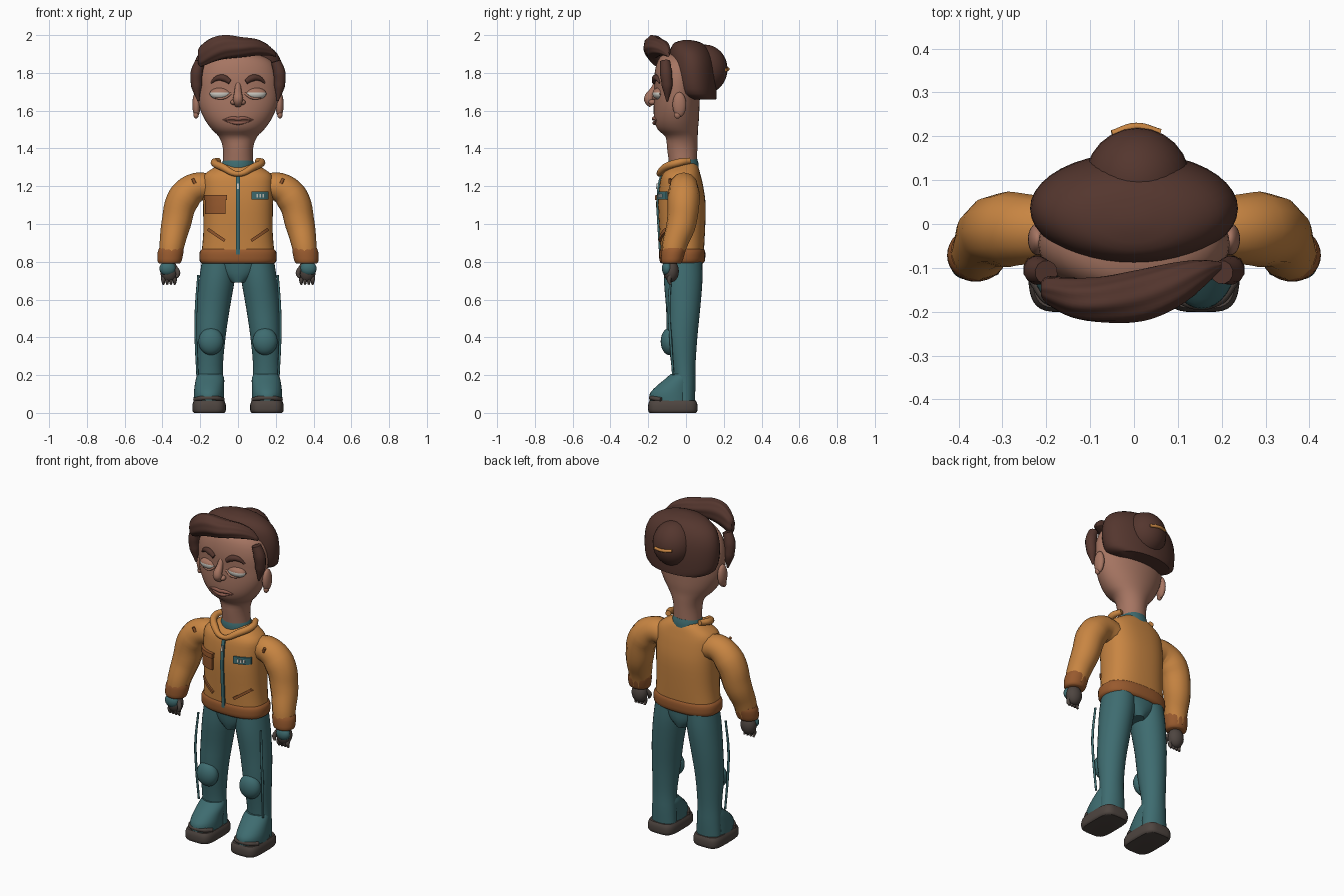
import bpy, bmesh, math
from mathutils import Vector
from mathutils.bvhtree import BVHTree

if "Cube" in bpy.data.objects:
    bpy.data.objects.remove(bpy.data.objects["Cube"])

made = []


def material(name, r, g, b):
    lin = [(c / 255 / 12.92) if c < 11 else ((c / 255 + 0.055) / 1.055) ** 2.4 for c in (r, g, b)]
    m = bpy.data.materials.new(name)
    m.use_nodes = True
    m.diffuse_color = (*lin, 1)
    m.node_tree.nodes["Principled BSDF"].inputs["Base Color"].default_value = (*lin, 1)
    return m


orange = material("jacket orange", 200, 133, 66)
rust = material("trim rust", 152, 90, 46)
teal = material("cloth teal", 62, 108, 112)
skin = material("skin", 166, 117, 98)
hair = material("hair brown", 84, 54, 46)
dark = material("glove grey", 78, 69, 64)
white = material("eye white", 205, 203, 195)
lips = material("lip brown", 142, 92, 78)


def finish(name, bm, *mats):
    bmesh.ops.recalc_face_normals(bm, faces=bm.faces)
    me = bpy.data.meshes.new(name)
    bm.to_mesh(me)
    ob = bpy.data.objects.new(name, me)
    bpy.context.collection.objects.link(ob)
    for m in mats:
        me.materials.append(m)
    made.append(ob)
    tree = BVHTree.FromBMesh(bm)
    bm.free()
    return tree


def smooth_rows(rows, steps):
    out = []
    for i in range(len(rows) - 1):
        p = [rows[max(0, min(len(rows) - 1, i + k))] for k in (-1, 0, 1, 2)]
        for s in range(steps):
            t = s / steps
            out.append([b + t * (c - a) / 2 + t * t * (a - 2.5 * b + 2 * c - d / 2)
                        + t ** 3 * (1.5 * (b - c) + (d - a) / 2) for a, b, c, d in zip(*p)])
    return out + [list(rows[-1])]


def loft(name, rows, mat, n=32, power=2, along_x=False, ripple=0, steps=3):
    """Rows are height, two centre coordinates and two radii."""
    bm = bmesh.new()
    rings = []
    for k, (t, a, b, ra, rb) in enumerate(smooth_rows(rows, steps)):
        ring = []
        for i in range(n):
            w = math.tau * i / n
            c, s = math.cos(w), math.sin(w)
            f = 1 + ripple * math.cos(8 * w + k * 0.35)
            u = a + f * ra * math.copysign(abs(c) ** (2 / power), c)
            v = b + f * rb * math.copysign(abs(s) ** (2 / power), s)
            ring.append(bm.verts.new((t, u, v) if along_x else (u, v, t)))
        rings.append(ring)
    for r, q in zip(rings, rings[1:]):
        for i in range(n):
            bm.faces.new((r[i], r[(i + 1) % n], q[(i + 1) % n], q[i]))
    bm.faces.new(rings[0])
    bm.faces.new(rings[-1])
    return finish(name, bm, mat)


def ball(name, centre, radii, *mats, split=None):
    bm = bmesh.new()
    bmesh.ops.create_uvsphere(bm, u_segments=24, v_segments=16, radius=1)
    for f in bm.faces:
        if split is not None and f.calc_center_median().z > split:
            f.material_index = 1
    for v in bm.verts:
        v.co = Vector(centre) + v.co * Vector(radii)
    finish(name, bm, *mats)


def tube(name, points, mat):
    """Points are x, y, z and radius."""
    cu = bpy.data.curves.new(name, "CURVE")
    cu.dimensions, cu.bevel_depth, cu.bevel_resolution = "3D", 1, 4
    cu.resolution_u, cu.use_fill_caps = 6, True
    sp = cu.splines.new("BEZIER")
    sp.bezier_points.add(len(points) - 1)
    for bp, (x, y, z, r) in zip(sp.bezier_points, points):
        bp.co, bp.radius = (x, y, z), r
        bp.handle_left_type = bp.handle_right_type = "AUTO"
    tmp = bpy.data.objects.new(name + "_path", cu)
    bpy.context.collection.objects.link(tmp)
    dg = bpy.context.evaluated_depsgraph_get()
    me = bpy.data.meshes.new_from_object(tmp.evaluated_get(dg))
    bpy.data.objects.remove(tmp)
    bm = bmesh.new()
    bm.from_mesh(me)
    bpy.data.meshes.remove(me)
    bmesh.ops.remove_doubles(bm, verts=bm.verts, dist=0.00001)
    finish(name, bm, mat)


def front(tree, x, z):
    hit = tree.ray_cast(Vector((x, -2, z)), Vector((0, 1, 0)))[0]
    return hit.y if hit else -0.1


def plate(name, tree, x, z, w, h, mat, turn=0, lift=0.006, n=8):
    """Thin panel that follows the front of a body."""
    bm = bmesh.new()
    bmesh.ops.create_grid(bm, x_segments=n, y_segments=n, size=0.5)
    for v in bm.verts:
        a, b = v.co.x * w, v.co.y * h
        px = x + a * math.cos(turn) - b * math.sin(turn)
        pz = z + a * math.sin(turn) + b * math.cos(turn)
        v.co = (px, front(tree, px, pz) - lift, pz)
    back = bmesh.ops.extrude_face_region(bm, geom=bm.faces[:])
    for g in back["geom"]:
        if isinstance(g, bmesh.types.BMVert):
            g.co.y += lift + 0.003
    finish(name, bm, mat)


# Jacket body
jacket = loft("jacket", [(.83, 0, -.02, .195, .113), (.95, 0, -.02, .184, .12), (1.1, 0, -.022, .185, .126),
              (1.2, 0, -.025, .187, .116), (1.26, 0, -.025, .178, .102), (1.3, 0, -.015, .125, .08),
              (1.32, 0, -.01, .09, .062)], orange, 40, 2.5)
loft("jacket_hem", [(.79, 0, -.02, .188, .108), (.805, 0, -.02, .203, .12), (.85, 0, -.02, .203, .122),
     (.868, 0, -.02, .19, .114)], rust, 40, 2.5)
loft("undershirt_collar", [(1.24, 0, -.015, .095, .08), (1.31, 0, -.015, .088, .082),
     (1.345, 0, -.015, .075, .074)], teal)
tube("jacket_collar", [(-.105, .02, 1.335, .016), (-.125, -.04, 1.325, .02), (-.08, -.11, 1.3, .02),
     (0, -.142, 1.265, .014), (.08, -.11, 1.3, .02), (.125, -.04, 1.325, .02), (.105, .02, 1.335, .016)], orange)

# Jacket details
plate("zipper", jacket, 0, 1.035, .02, .45, teal, lift=.009, n=16)
plate("zipper_pull", jacket, 0, 1.2, .012, .03, white, lift=.016)
plate("chest_pocket", jacket, -.12, 1.095, .11, .085, rust, lift=.014)
plate("pocket_flap", jacket, -.12, 1.14, .122, .028, rust, lift=.02)
plate("chest_badge", jacket, .117, 1.15, .09, .042, teal, lift=.009)
for i in (-1, 0, 1):
    plate("badge_mark", jacket, .117 + .016 * i, 1.15, .008, .018, white, lift=.0125, n=2)
for s in (-1, 1):
    plate("slash_pocket", jacket, s * .115, .942, .11, .016, rust, s * .6, .011)

# Pelvis
loft("pelvis", [(.69, 0, -.015, .045, .085), (.74, 0, -.015, .12, .1), (.81, 0, -.018, .188, .105)], teal)

for s in (-1, 1):
    side = "left_" if s > 0 else "right_"
    # Sleeve, cuff and shoulder tab
    tube(side + "sleeve", [(s * .14, -.01, 1.19, .07), (s * .215, -.012, 1.195, .077), (s * .285, -.012, 1.14, .086),
         (s * .328, -.025, 1.0, .078), (s * .35, -.06, .89, .066), (s * .36, -.073, .82, .058)], orange)
    loft(side + "cuff", [(.79, s * .362, -.076, .052, .046), (.803, s * .362, -.075, .063, .056),
         (.85, s * .357, -.068, .068, .062), (.872, s * .353, -.064, .064, .06)], rust)
    tube(side + "shoulder_tab", [(s * .228, -.084, 1.215, .008), (s * .24, -.086, 1.24, .008)], rust)
    # Glove
    ball(side + "glove", (s * .365, -.078, .75), (.047, .04, .058), dark)
    ball(side + "glove_patch", (s * .373, -.1, .765), (.043, .028, .038), teal)
    for i in range(4):
        x = s * (.335 + .02 * i)
        tube(side + "finger", [(x, -.075, .735, .013), (x, -.09, .705, .012), (x, -.082, .68, .006)], dark)
    tube(side + "thumb", [(s * .335, -.09, .77, .014), (s * .318, -.105, .74, .013),
         (s * .325, -.11, .715, .007)], dark)
    # Trouser leg, knee pad and side cord
    loft(side + "trouser_leg", [(.8, s * .1, -.015, .092, .1), (.7, s * .112, -.015, .094, .102),
         (.55, s * .132, -.015, .088, .09), (.4, s * .145, -.02, .079, .08), (.25, s * .15, -.013, .07, .063),
         (.15, s * .15, -.008, .072, .058), (.06, s * .15, -.005, .075, .052)], teal)
    ball(side + "knee_pad", (s * .143, -.087, .378), (.066, .047, .072), teal)
    tube(side + "side_cord", [(s * .21, -.08, .73, .006), (s * .222, -.09, .55, .007),
         (s * .223, -.082, .4, .007), (s * .215, -.068, .2, .006)], teal)
    # Boot
    loft(side + "boot", [(.05, s * .154, -.075, .08, .115), (.1, s * .154, -.077, .08, .115),
         (.14, s * .152, -.06, .078, .098), (.18, s * .148, -.035, .075, .075),
         (.205, s * .148, -.022, .066, .06)], teal)
    loft(side + "sole", [(0, s * .153, -.07, .08, .122), (.012, s * .153, -.07, .088, .13),
         (.045, s * .153, -.07, .088, .13), (.065, s * .153, -.07, .08, .122)], dark, 40, 4)
    tube(side + "toe_strap", [(s * .08, -.13, .07, .012), (s * .115, -.175, .078, .012),
         (s * .19, -.175, .078, .012), (s * .228, -.13, .07, .012)], dark)

# Head and neck
head = loft("head", [(1.3, 0, -.015, .08, .072), (1.4, 0, -.02, .08, .08), (1.46, 0, -.023, .1, .085),
            (1.5, 0, -.043, .138, .106), (1.55, 0, -.05, .174, .118), (1.62, 0, -.05, .205, .121),
            (1.7, 0, -.046, .217, .121), (1.78, 0, -.045, .215, .123), (1.85, 0, -.043, .188, .112),
            (1.89, 0, -.045, .13, .085), (1.905, 0, -.045, .05, .04)], skin, 40)
tube("nose", [(0, -.155, 1.745, .014), (0, -.172, 1.71, .018), (0, -.196, 1.66, .027), (0, -.178, 1.628, .018)], skin)
tube("upper_lip", [(x, front(head, x, z) - .002, z, r) for x, z, r in
     ((-.08, 1.55, .003), (-.03, 1.56, .01), (0, 1.557, .01), (.03, 1.56, .01), (.08, 1.55, .003))], lips)
tube("lower_lip", [(x, front(head, x, z) - .002, z, r) for x, z, r in
     ((-.07, 1.546, .003), (0, 1.535, .011), (.07, 1.546, .003))], lips)
for s in (-1, 1):
    side = "left_" if s > 0 else "right_"
    ball(side + "nostril", (s * .022, -.178, 1.645), (.018, .02, .015), skin)
    ball(side + "eye", (s * .092, -.143, 1.69), (.058, .034, .032), white, skin, split=.25)
    tube(side + "eyelid_rim", [(s * x, front(head, s * x, z) - d, z, .006) for x, z, d in
         ((.036, 1.692, 0), (.07, 1.668, .01), (.115, 1.668, .01), (.148, 1.692, 0))], skin)
    tube(side + "eyebrow", [(s * x, front(head, s * x, z) - .002, z, r) for x, z, r in
         ((.042, 1.752, .013), (.075, 1.772, .018), (.11, 1.772, .014), (.143, 1.747, .005))], hair)
    ball(side + "ear", (s * .22, -.035, 1.632), (.022, .036, .066), skin)
    ball(side + "earlobe", (s * .222, -.045, 1.578), (.014, .018, .02), skin)
    tube(side + "sideburn", [(s * .2, -.11, 1.862, .027), (s * .219, -.106, 1.8, .033), (s * .22, -.1, 1.73, .029),
         (s * .21, -.1, 1.65, .005)], hair)

# Hair cap, bun, pin and swept quiff
loft("hair_cap", [(1.66, 0, .085, .17, .075), (1.69, 0, .048, .222, .114), (1.78, 0, .036, .237, .126),
     (1.86, 0, .03, .228, .121), (1.92, 0, .02, .192, .104), (1.96, 0, .01, .118, .07),
     (1.975, 0, .005, .02, .012)], hair, 40)
ball("hair_bun", (.008, .1, 1.82), (.12, .12, .13), hair)
tube("hair_pin", [(-.05, .205, 1.825, .009), (.005, .222, 1.82, .009), (.06, .208, 1.815, .009)], orange)
loft("hair_quiff", [(-.212, -.148, 1.885, .016, .035), (-.195, -.152, 1.89, .032, .055), (-.14, -.168, 1.92, .046, .066),
     (-.07, -.172, 1.937, .052, .063), (.02, -.162, 1.936, .058, .052), (.1, -.138, 1.935, .05, .042),
     (.16, -.112, 1.92, .03, .028), (.2, -.095, 1.895, .008, .01)], hair, 48, along_x=True, ripple=.035, steps=4)

# Smooth shading that keeps the hard edges
for ob in bpy.context.selected_objects:
    ob.select_set(False)
for ob in made:
    ob.select_set(True)
bpy.context.view_layer.objects.active = made[0]
bpy.ops.object.shade_smooth_by_angle(angle=math.radians(40))
